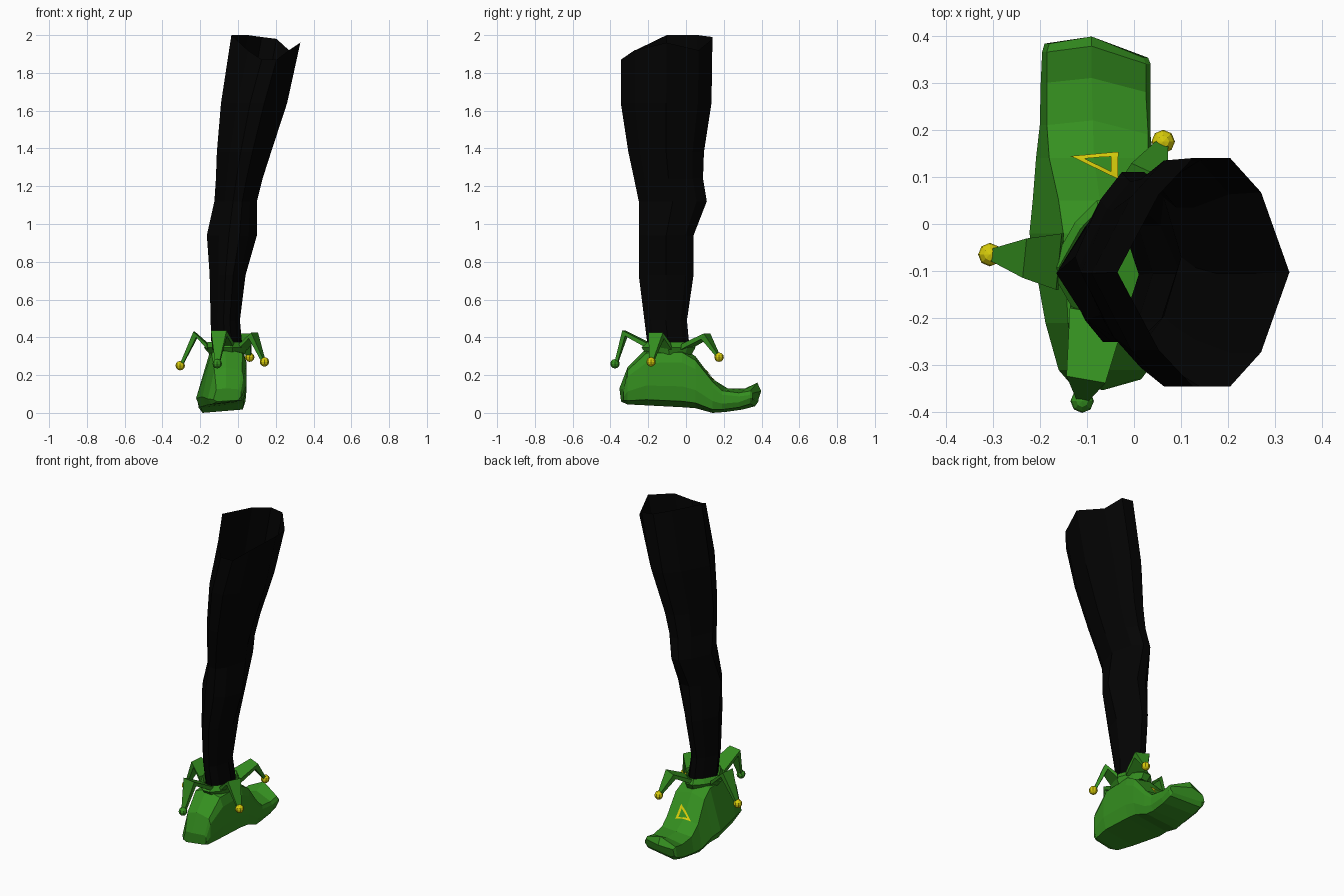
import bpy, bmesh, math
from mathutils import Vector
from mathutils.bvhtree import BVHTree

cube = bpy.data.objects.get("Cube")
if cube:
    bpy.data.objects.remove(cube, do_unlink=True)


def material(name, color):
    m = bpy.data.materials.new(name)
    m.use_nodes = True
    m.diffuse_color = (*color, 1)
    m.node_tree.nodes["Principled BSDF"].inputs["Base Color"].default_value = (*color, 1)
    return m


green = material("green felt", (0.035, 0.275, 0.014))
black = material("black stocking", (0.001, 0.001, 0.001))
yellow = material("yellow", (0.68, 0.6, 0.003))


def loft(name, rings, mat, caps=True):
    """Skin a list of equal-length point rings."""
    bm = bmesh.new()
    loops = [[bm.verts.new(p) for p in ring] for ring in rings]
    n = len(loops[0])
    for a, b in zip(loops, loops[1:]):
        for i in range(n):
            j = (i + 1) % n
            bm.faces.new((a[i], a[j], b[j], b[i]))
    if caps:
        bm.faces.new(loops[0])
        bm.faces.new(loops[-1])
    bmesh.ops.recalc_face_normals(bm, faces=bm.faces)
    me = bpy.data.meshes.new(name)
    bm.to_mesh(me)
    bm.free()
    me.materials.append(mat)
    ob = bpy.data.objects.new(name, me)
    bpy.context.collection.objects.link(ob)
    return ob


# Ten-sided limb outline, pointed at both sides and narrower on the outside
half = [(1, 0), (0.67, 0.7), (0.31, 1), (-0.12, 1), (-0.52, 0.68), (-1, 0)]
outline = half + [(x, -y) for x, y in half[-2:0:-1]]


def limb_ring(z, x0, x1, y0, y1):
    return [Vector(((x0 + x1) / 2 + (x1 - x0) / 2 * u, (y0 + y1) / 2 + (y1 - y0) / 2 * v, z))
            for u, v in outline]


# Stocking leg: open tube with an uneven top rim
leg_rings = [limb_ring(*r) for r in (
    (0.33, -0.14, 0.025, -0.20, 0.02),
    (0.49, -0.145, 0.01, -0.22, 0.005),
    (0.73, -0.15, 0.04, -0.25, 0.04),
    (0.94, -0.165, 0.10, -0.25, 0.04),
    (1.12, -0.125, 0.10, -0.25, 0.11),
    (1.24, -0.117, 0.13, -0.275, 0.09),
    (1.38, -0.112, 0.175, -0.305, 0.095),
    (1.64, -0.09, 0.26, -0.345, 0.135),
    (1.95, -0.035, 0.33, -0.345, 0.14))]
rim = (1.96, 1.92, 1.98, 1.99, 2.0, 2.0, 1.92, 1.87, 1.87, 1.92)
for p, z in zip(leg_rings[-1], rim):
    p.z = z
loft("stocking_leg", leg_rings, black, caps=False)


# Shoe: cross-sections from heel to upturned toe; bow pushes the middle forward
def shoe_section(y, zb, zt, x0, x1, t0, t1, drop=0.08, bow=0.0):
    h = zt - zb
    return [(x0 + 0.02, y, zb), (x1 - 0.015, y - bow, zb + 0.1 * h),
            (x1, y - bow, zb + 0.35 * h), (x1, y - bow, zt - (drop + 0.17) * h),
            (t1, y - bow, zt - drop * h), ((t0 + t1) / 2 - 0.01, y + bow / 2, zt),
            (t0, y, zt - drop * h), (x0, y, zb + 0.15 * h)]


shoe = loft("shoe", [shoe_section(*r) for r in (
    (-0.345, 0.06, 0.13, -0.13, 0.015, -0.115, 0.005, 0.08, -0.015),
    (-0.31, 0.045, 0.24, -0.16, 0.03, -0.125, 0.02),
    (-0.21, 0.04, 0.34, -0.188, 0.045, -0.14, 0.025),
    (-0.02, 0.03, 0.345, -0.222, 0.045, -0.15, 0.03),
    (0.05, 0.025, 0.30, -0.215, 0.045, -0.16, 0.035),
    (0.14, 0.0, 0.18, -0.208, 0.04, -0.18, 0.03),
    (0.21, 0.005, 0.13, -0.2, 0.035, -0.185, 0.03, 0.1, 0.02),
    (0.30, 0.018, 0.128, -0.198, 0.035, -0.185, 0.025, 0.2, 0.02),
    (0.365, 0.035, 0.16, -0.195, 0.035, -0.185, 0.025, 0.35, 0.025),
    (0.383, 0.06, 0.115, -0.19, 0.03, -0.18, 0.02, 0.2, 0.03))], green)

# Collar band around the ankle
loft("collar_band", [limb_ring(0.31, -0.15, 0.035, -0.21, 0.03),
                     limb_ring(0.345, -0.18, 0.05, -0.235, 0.05),
                     limb_ring(0.375, -0.16, 0.035, -0.215, 0.03),
                     limb_ring(0.345, -0.135, 0.02, -0.195, 0.015)], green, caps=False)

# Drooping collar points, each ending in a bell
ankle = Vector((-0.06, -0.09, 0))


def collar_point(name, tip, peak_at, peak_z, bell_mat):
    tip = Vector(tip)
    out = tip - ankle
    out.z = 0
    side = Vector((-out.y, out.x, 0)).normalized()
    unit = out.normalized()

    def quad(dist, z, width, thick, drop):
        c = ankle + unit * dist
        inner = c - unit * thick
        return [c + side * width + Vector((0, 0, z)), c - side * width + Vector((0, 0, z)),
                inner - side * width + Vector((0, 0, z - drop)),
                inner + side * width + Vector((0, 0, z - drop))]

    reach = out.length
    loft(name + "_collar_point", [
        quad(0.10, 0.365, 0.06, 0.005, 0.03),
        quad(reach * peak_at, peak_z, 0.042, 0.015, 0.03),
        quad(reach, tip.z + 0.01, 0.012, 0.015, 0.005)], green)
    bpy.ops.mesh.primitive_uv_sphere_add(segments=8, ring_count=6, radius=0.025, location=tip)
    bell = bpy.context.object
    bell.name = name + "_bell"
    bell.data.materials.append(bell_mat)


collar_point("right", (-0.306, -0.065, 0.25), 0.7, 0.43, yellow)
collar_point("heel", (-0.11, -0.376, 0.26), 0.84, 0.437, green)
collar_point("toe", (0.062, 0.175, 0.295), 0.76, 0.42, yellow)
collar_point("left", (0.14, -0.185, 0.27), 0.74, 0.425, yellow)

# Yellow triangle outline laid onto the instep
bm = bmesh.new()
bm.from_mesh(shoe.data)
tree = BVHTree.FromBMesh(bm)
bm.free()
outer = [Vector(p) for p in ((-0.135, 0.142), (-0.034, 0.151), (-0.034, 0.092))]
middle = sum(outer, Vector((0, 0))) / 3


def on_shoe(p):
    hit, normal, _, _ = tree.ray_cast(Vector((p.x, p.y, 1)), Vector((0, 0, -1)))
    return hit + normal * 0.004


steps = 8
path = [a.lerp(b, i / steps) for a, b in zip(outer, outer[1:] + outer[:1]) for i in range(steps)]
loft("instep_triangle", [[on_shoe(p) for p in path],
                         [on_shoe(p.lerp(middle, 0.45)) for p in path]], yellow, caps=False)
